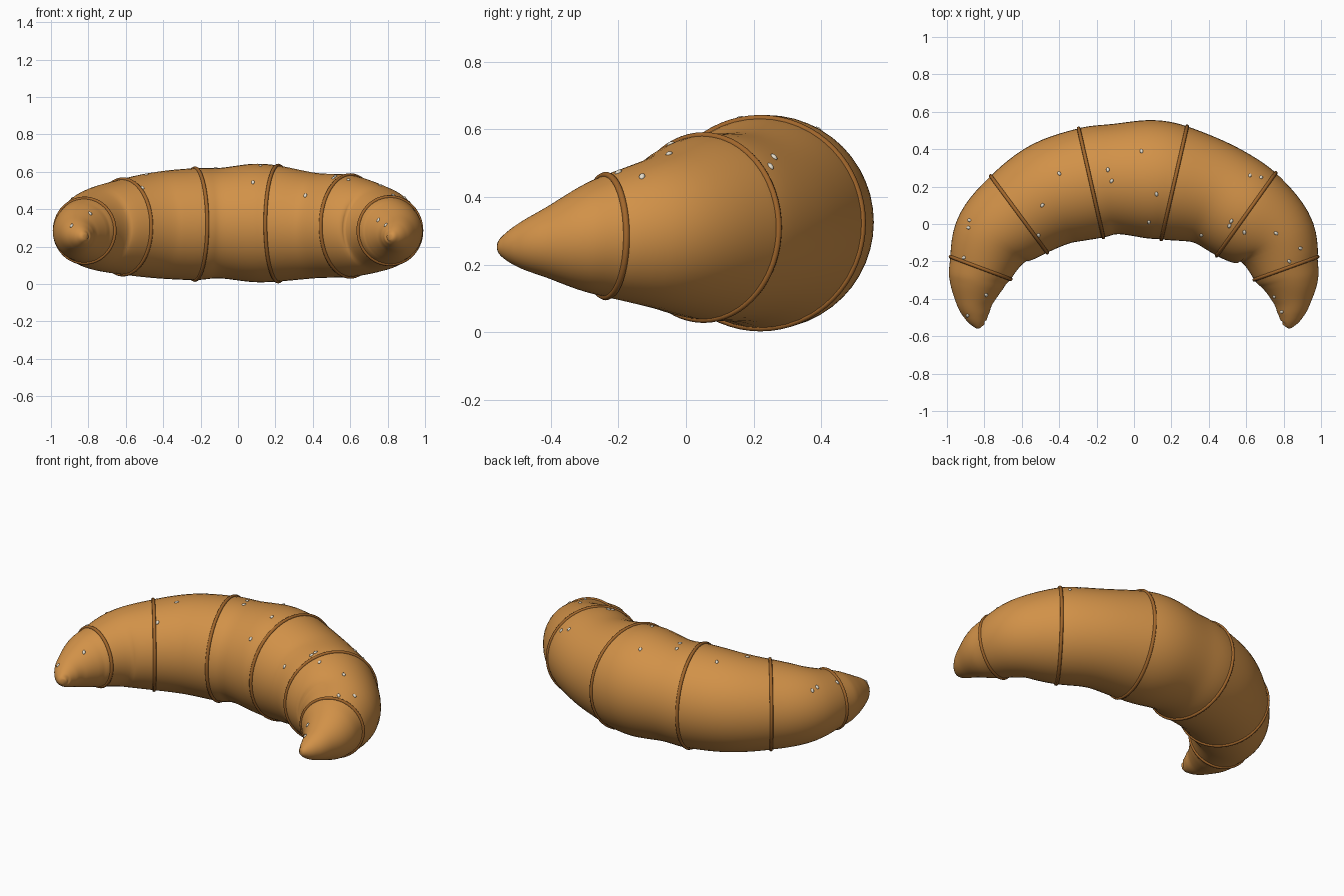
import bpy, bmesh, math
from mathutils import Vector

if "Cube" in bpy.data.objects:
    bpy.data.objects.remove(bpy.data.objects["Cube"])

def material(name, rgb):
    m = bpy.data.materials.new(name)
    m.diffuse_color = (*rgb, 1)
    m.use_nodes = True
    m.node_tree.nodes["Principled BSDF"].inputs["Base Color"].default_value = m.diffuse_color
    return m

crust = material("golden crust", (0.64, 0.285, 0.065))
seam_brown = material("seam brown", (0.36, 0.135, 0.025))
salt = material("pale flake", (0.78, 0.72, 0.60))

# Spine stations: x, y, z, radius (left tip to right tip)
STATIONS = [
    (-0.812, -0.547, 0.252, 0.016), (-0.825, -0.530, 0.254, 0.040),
    (-0.840, -0.485, 0.258, 0.070), (-0.850, -0.415, 0.266, 0.103),
    (-0.842, -0.320, 0.277, 0.146),
    (-0.820, -0.235, 0.285, 0.172), (-0.748, -0.070, 0.296, 0.222),
    (-0.615, 0.052, 0.305, 0.255), (-0.430, 0.165, 0.315, 0.285),
    (-0.230, 0.220, 0.320, 0.299), (-0.100, 0.240, 0.325, 0.295),
    (0.080, 0.240, 0.326, 0.316), (0.215, 0.220, 0.323, 0.310),
    (0.420, 0.162, 0.312, 0.281), (0.600, 0.052, 0.310, 0.272),
    (0.745, -0.070, 0.297, 0.230), (0.812, -0.237, 0.285, 0.180),
    (0.836, -0.320, 0.277, 0.150),
    (0.843, -0.415, 0.266, 0.103), (0.834, -0.485, 0.258, 0.070),
    (0.820, -0.530, 0.254, 0.040), (0.808, -0.547, 0.252, 0.016)]
SEAMS = [5, 7, 9, 12, 14, 16]
P = [Vector(s) for s in STATIONS]

def spline(u):
    """Smooth point (x, y, z, radius) at station number u."""
    i = min(int(u), len(P) - 2)
    t = u - i
    b, c = P[i], P[i + 1]
    a = P[i - 1] if i else 2 * b - c
    d = P[i + 2] if i + 2 < len(P) else 2 * c - b
    return 0.5 * (2 * b + (c - a) * t + (2 * a - 5 * b + 4 * c - d) * t * t
                  + (3 * b - a - 3 * c + d) * t ** 3)

def frame(u):
    """Centre, sideways axis, tangent and radius at u."""
    s = spline(u)
    d = spline(min(u + 0.02, len(P) - 1)) - spline(max(u - 0.02, 0))
    tan = Vector((d.x, d.y, 0)).normalized()
    return Vector(s[:3]), Vector((tan.y, -tan.x, 0)), tan, s[3]

def finish(bm, name, mat):
    bmesh.ops.recalc_face_normals(bm, faces=bm.faces)
    me = bpy.data.meshes.new(name)
    bm.to_mesh(me)
    bm.free()
    me.materials.append(mat)
    for p in me.polygons:
        p.use_smooth = True
    ob = bpy.data.objects.new(name, me)
    bpy.context.collection.objects.link(ob)
    return ob

def bridge(bm, loops, closed=False):
    for k in range(len(loops) if closed else len(loops) - 1):
        a, b = loops[k], loops[(k + 1) % len(loops)]
        n = len(a)
        for i in range(n):
            bm.faces.new((a[i], a[(i + 1) % n], b[(i + 1) % n], b[i]))

# Curved pastry body
SIDES, STEPS = 48, 6
UP = Vector((0, 0, 1))
bm = bmesh.new()
loops = []
for k in range((len(P) - 1) * STEPS + 1):
    c, side, tan, r = frame(k / STEPS)
    loops.append([bm.verts.new(c + r * (math.cos(q) * side + math.sin(q) * UP))
                  for q in (2 * math.pi * i / SIDES for i in range(SIDES))])
bridge(bm, loops)
bm.faces.new(loops[0])
bm.faces.new(loops[-1])
body = finish(bm, "pastry_body", crust)

# Thin raised seams around the body
for n, u in enumerate(SEAMS):
    bm = bmesh.new()
    c, side, tan, r = frame(u)
    loops = []
    for i in range(64):
        q = 2 * math.pi * i / 64
        out = math.cos(q) * side + math.sin(q) * UP
        loops.append([bm.verts.new(c + out * (r + 0.01 * math.cos(w)) + tan * 0.01 * math.sin(w))
                      for w in (2 * math.pi * j / 8 for j in range(8))])
    bridge(bm, loops, True)
    finish(bm, f"seam_{n + 1}", seam_brown)

# Small pale flakes scattered on the upper surface
FLAKES = [(0.04, 0.39), (-0.14, 0.29), (-0.12, 0.23), (-0.40, 0.27), (0.12, 0.16),
          (0.52, 0.015), (0.51, -0.01), (0.62, 0.26), (0.68, 0.25), (0.76, -0.05),
          (0.89, -0.13), (0.83, -0.20), (0.36, -0.06), (0.59, -0.045), (0.08, 0.01),
          (-0.49, 0.10), (-0.51, -0.06), (-0.88, 0.02), (-0.885, -0.02),
          (-0.91, -0.18), (-0.79, -0.38), (0.79, -0.47), (0.75, -0.39), (-0.89, -0.49)]
bm = bmesh.new()
for x, y in FLAKES:
    hit, loc, nor, _ = body.ray_cast(Vector((x, y, 2)), Vector((0, 0, -1)))
    if not hit:
        continue
    rot = nor.to_track_quat('Z', 'Y')
    ball = bmesh.ops.create_icosphere(bm, subdivisions=2, radius=1)["verts"]
    for v in ball:
        v.co = loc + rot @ Vector((v.co.x * 0.009, v.co.y * 0.013, v.co.z * 0.007))
finish(bm, "salt_flakes", salt)
